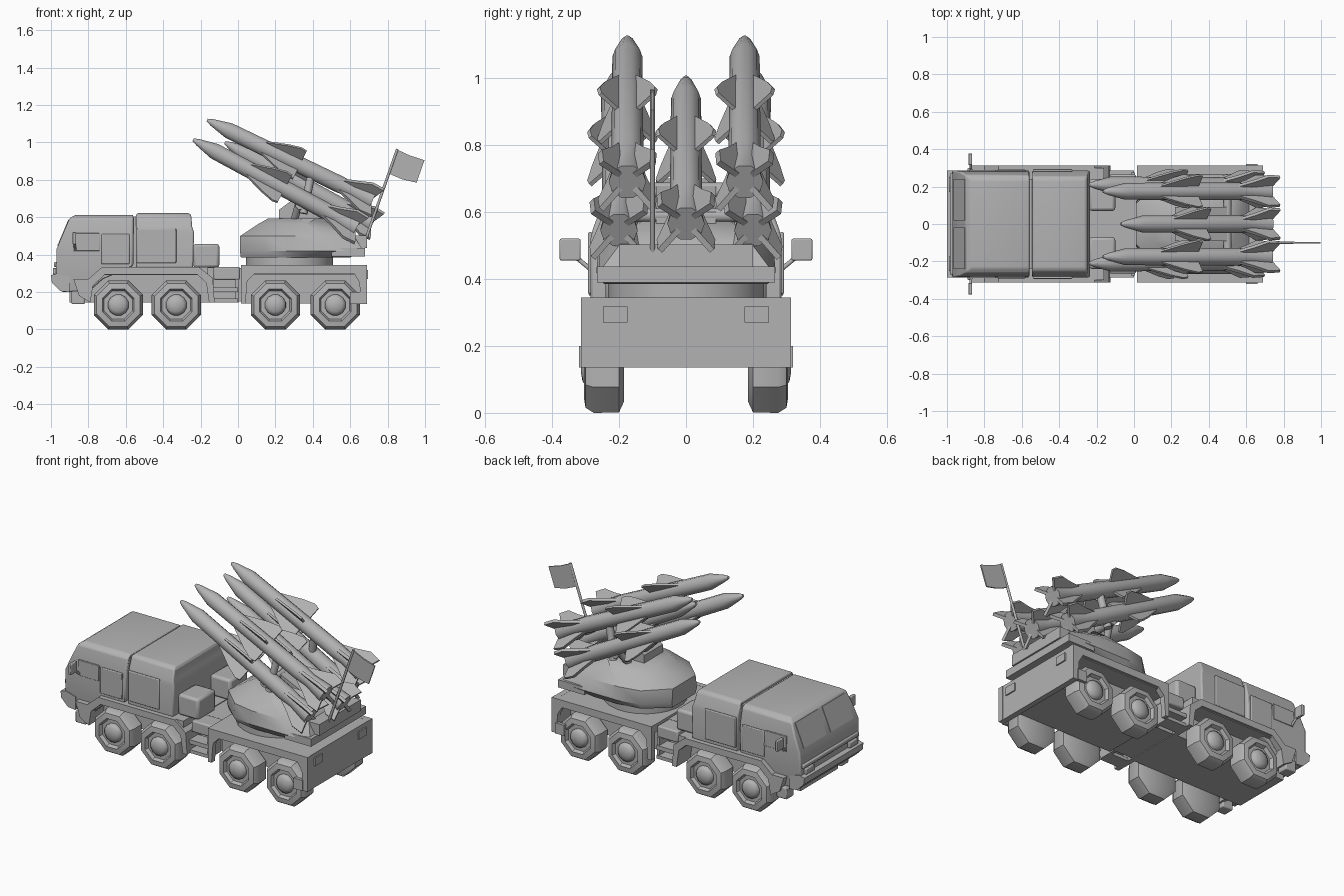
import bpy, bmesh, math
from mathutils import Matrix, Vector

if "Cube" in bpy.data.objects:
    bpy.data.objects.remove(bpy.data.objects["Cube"])

grey = bpy.data.materials.new("plain_grey")
grey.use_nodes = True
GREY = (0.45, 0.45, 0.45, 1)
grey.diffuse_color = GREY
grey.node_tree.nodes["Principled BSDF"].inputs["Base Color"].default_value = GREY


def loft(name, rings, mat=None, bevel=0, angle=35):
    """Skin a list of equal-length rings and cap both ends."""
    bm = bmesh.new()
    vs = [[bm.verts.new(p) for p in r] for r in rings]
    n = len(rings[0])
    for a, b in zip(vs, vs[1:]):
        for i in range(n):
            bm.faces.new((a[i], a[(i + 1) % n], b[(i + 1) % n], b[i]))
    bm.faces.new(vs[0][::-1])
    bm.faces.new(vs[-1])
    bmesh.ops.recalc_face_normals(bm, faces=bm.faces)
    me = bpy.data.meshes.new(name)
    bm.to_mesh(me)
    bm.free()
    if mat:
        me.transform(mat)
    me.materials.append(grey)
    me.shade_smooth()
    me.set_sharp_from_angle(angle=math.radians(angle))
    ob = bpy.data.objects.new(name, me)
    bpy.context.collection.objects.link(ob)
    if bevel:
        m = ob.modifiers.new("bevel", "BEVEL")
        m.width, m.segments, m.limit_method = bevel, 2, "ANGLE"
    return ob


def rect(x0, x1, y0, y1, z):
    return [(x0, y0, z), (x1, y0, z), (x1, y1, z), (x0, y1, z)]


def box(name, x, y, z, bevel=0):
    return loft(name, [rect(*x, *y, h) for h in z], bevel=bevel)


def side_box(name, x, y, z, bevel=0):
    """The same box on both sides; y is given for the left."""
    box(name + "_left", x, y, z, bevel)
    box(name + "_right", x, (-y[1], -y[0]), z, bevel)


def prism(name, pts, y0, y1, bevel=0):
    return loft(name, [[(x, y, z) for x, z in pts] for y in (y0, y1)], bevel=bevel)


def lathe(name, profile, mat, sides, angle=35):
    turn = math.pi / sides
    return loft(name, [[(r * math.cos(turn * (2 * i + 1)), r * math.sin(turn * (2 * i + 1)), h)
                        for i in range(sides)] for r, h in profile], mat, angle=angle)


def rod(name, a, b, r, sides=8):
    a, b = Vector(a), Vector(b)
    mat = Matrix.Translation(a) @ (b - a).to_track_quat("Z", "Y").to_matrix().to_4x4()
    return lathe(name, [(r, 0), (r, (b - a).length)], mat, sides, 50)


# Wheels: eight-sided tyres with a rim and a domed hub
for s, side in ((1, "left"), (-1, "right")):
    for i, x in enumerate((-0.64, -0.33, 0.2, 0.52)):
        mat = Matrix.Translation((x, 0, 0.131)) @ Matrix.Rotation(-s * math.pi / 2, 4, "X")
        lathe(f"tyre_{side}_{i}", [(0.105, 0.185), (0.14, 0.2), (0.142, 0.275), (0.125, 0.3),
                                   (0.092, 0.305), (0.082, 0.285)], mat, 8)
        lathe(f"hub_{side}_{i}", [(0.058, 0.28), (0.056, 0.296), (0.038, 0.309), (0.01, 0.314)],
              mat, 12, 60)

# Chassis hulls and link between the front and rear halves
box("front_hull", (-0.9, -0.13), (-0.18, 0.18), (0.145, 0.335))
box("rear_hull", (0.02, 0.67), (-0.18, 0.18), (0.14, 0.34))
box("link_frame", (-0.14, 0.03), (-0.17, 0.17), (0.15, 0.33))
side_box("link_box", (-0.13, 0.01), (0.15, 0.265), (0.265, 0.335), 0.008)
side_box("step_upper", (-0.13, 0.0), (0.2, 0.285), (0.2, 0.225))
side_box("step_lower", (-0.13, 0.0), (0.2, 0.285), (0.145, 0.165))
side_box("step_post", (-0.015, 0.005), (0.17, 0.275), (0.145, 0.27))
box("front_deck", (-0.72, -0.16), (-0.3, 0.3), (0.29, 0.335))
box("rear_deck", (0.015, 0.68), (-0.3, 0.3), (0.295, 0.344))

# Fenders with arched lower edges
front_fender = [(-0.88, 0.27), (-0.8, 0.27), (-0.725, 0.335), (-0.21, 0.335), (-0.135, 0.275),
                (-0.125, 0.145), (-0.155, 0.145), (-0.17, 0.25), (-0.22, 0.295), (-0.71, 0.295),
                (-0.775, 0.235), (-0.79, 0.145), (-0.85, 0.18)]
rear_fender = [(0.015, 0.345), (0.69, 0.345), (0.69, 0.135), (0.655, 0.135), (0.65, 0.25),
               (0.62, 0.3), (0.09, 0.3), (0.05, 0.26), (0.04, 0.14), (0.015, 0.14)]
for s, side in ((1, "left"), (-1, "right")):
    for name, pts in (("front_fender", front_fender), ("rear_fender", rear_fender)):
        prism(f"{name}_{side}", pts, s * 0.28, s * 0.313)
    # Inner wheel-arch walls
    prism(f"front_arch_wall_{side}", front_fender, s * 0.175, s * 0.281)

# Tail plate with lamps
box("tail_plate", (0.655, 0.688), (-0.313, 0.313), (0.135, 0.345))
side_box("tail_lamp", (0.68, 0.696), (0.175, 0.248), (0.27, 0.318))
side_box("tail_marker", (0.6, 0.66), (0.3, 0.32), (0.135, 0.2))

# Cab: nose, crew section and shoulder
nose_levels = ((0.2, -0.94, -0.8, 0.27), (0.27, -0.975, -0.72, 0.28), (0.34, -0.972, -0.56, 0.285),
               (0.43, -0.97, -0.56, 0.287), (0.52, -0.932, -0.56, 0.28),
               (0.595, -0.9, -0.56, 0.262), (0.613, -0.87, -0.56, 0.235))
loft("cab_front", [rect(a, b, -w, w, z) for z, a, b, w in nose_levels], bevel=0.008)
crew_levels = ((0.33, -0.545, -0.24, 0.285), (0.52, -0.545, -0.235, 0.285),
               (0.55, -0.545, -0.245, 0.278), (0.61, -0.545, -0.25, 0.255),
               (0.622, -0.54, -0.26, 0.235))
loft("cab_rear", [rect(a, b, -w, w, z) for z, a, b, w in crew_levels], bevel=0.008)
box("cab_joint", (-0.57, -0.54), (-0.24, 0.24), (0.33, 0.603))
side_box("rear_door", (-0.54, -0.33), (0.28, 0.293), (0.355, 0.54), 0.005)
side_box("front_door", (-0.73, -0.58), (0.28, 0.291), (0.35, 0.51), 0.005)
side_box("side_window", (-0.88, -0.74), (0.28, 0.29), (0.42, 0.515), 0.003)

# Windshield halves lying on the sloped nose
for s, side in ((1, "left"), (-1, "right")):
    glass = [(-0.966, 0.448), (-0.907, 0.588), (-0.899, 0.586), (-0.955, 0.446)]
    prism(f"windshield_{side}", glass, s * 0.02, s * 0.24)

# Bumper, headlamps, steps and mirrors
bumper = [(-0.9, 0.2), (-0.95, 0.205), (-0.995, 0.25), (-1.0, 0.29), (-0.965, 0.3), (-0.9, 0.28)]
prism("bumper", bumper, -0.285, 0.285)
box("grille_bar", (-0.985, -0.96), (-0.27, 0.27), (0.335, 0.36), 0.006)
side_box("headlamp", (-0.99, -0.95), (0.17, 0.25), (0.295, 0.33), 0.005)
side_box("cab_step", (-0.89, -0.82), (0.23, 0.3), (0.135, 0.205), 0.006)
side_box("mirror", (-0.885, -0.865), (0.315, 0.377), (0.455, 0.52), 0.004)
for s in (1, -1):
    rod("mirror_arm", (-0.87, s * 0.28, 0.425), (-0.875, s * 0.335, 0.47), 0.007)

# Equipment boxes behind the cab
side_box("equipment_box", (-0.24, -0.1), (0.07, 0.24), (0.33, 0.458), 0.015)

# Turntable and faceted turret
lathe("turntable", [(0.235, 0.34), (0.235, 0.388)], Matrix.Translation((0.275, 0, 0)), 24)


def turret_ring(z, x0, x1, w, nose, tail):
    half = [(x0, nose), (x0 + 0.13, w * 0.9), (x0 + 0.26, w), (x1 - 0.15, w), (x1, tail)]
    return [(x, y, z) for x, y in half] + [(x, -y, z) for x, y in half[::-1]]


loft("turret", [turret_ring(0.385, 0.015, 0.6, 0.245, 0.11, 0.2),
                turret_ring(0.42, 0.01, 0.67, 0.268, 0.12, 0.26),
                turret_ring(0.5, 0.012, 0.62, 0.26, 0.11, 0.2),
                turret_ring(0.565, 0.11, 0.52, 0.2, 0.09, 0.14),
                turret_ring(0.593, 0.16, 0.48, 0.16, 0.08, 0.1)])
box("turret_rear_box", (0.56, 0.69), (-0.2, 0.2), (0.435, 0.503))
box("turret_rear_sill", (0.5, 0.68), (-0.265, 0.265), (0.39, 0.437))

# Launch arm and cradle
prism("launch_arm", [(0.22, 0.57), (0.22, 0.64), (0.3, 0.7), (0.52, 0.6), (0.52, 0.5)], -0.09, 0.09)
rod("cradle_beam", (0.33, -0.22, 0.665), (0.33, 0.22, 0.665), 0.025)
rod("cradle_rear_beam", (0.5, -0.2, 0.59), (0.5, 0.2, 0.59), 0.022)
for s in (1, -1):
    rod("cradle_post", (0.35, s * 0.2, 0.62), (0.39, s * 0.18, 0.82), 0.022)
    rod("cradle_brace", (0.3, s * 0.12, 0.58), (0.33, s * 0.2, 0.69), 0.02)


def missile(name, tip, tail):
    """Slim body from tip to tail with four mid fins and four tail fins."""
    tip, tail = Vector(tip), Vector(tail)
    z = (tail - tip).normalized()
    y = Vector((0, 1, 0))
    mat = Matrix((y.cross(z), y, z)).transposed().to_4x4()
    mat.translation = tip
    n = (tail - tip).length
    lathe(name + "_body", [(0.008, 0), (0.02, 0.03), (0.045, 0.13), (0.048, n * 0.8),
                           (0.042, n * 0.88), (0.056, n)], mat, 10, 45)
    mid = [(0.03, n * 0.3), (0.1, n * 0.46), (0.122, n * 0.53), (0.115, n * 0.56), (0.03, n * 0.56)]
    back = [(0.03, n * 0.77), (0.075, n * 0.88), (0.115, n * 0.96), (0.11, n * 1.03), (0.03, n)]
    for i in range(4):
        turn = mat @ Matrix.Rotation(math.pi / 4 + i * math.pi / 2, 4, "Z")
        for part, pts, t in (("mid_fin", mid, 0.006), ("tail_fin", back, 0.009)):
            loft(f"{name}_{part}_{i}", [[(r, d, h) for r, h in pts] for d in (-t, t)], turn)


missile("missile_centre", (-0.07, 0, 1.0), (0.72, 0, 0.565))
for s, side in ((1, "left"), (-1, "right")):
    missile(f"missile_upper_{side}", (-0.165, s * 0.175, 1.12), (0.72, s * 0.175, 0.69))
    missile(f"missile_lower_{side}", (-0.24, s * 0.21, 1.015), (0.635, s * 0.2, 0.545))

# Flag on a leaning pole
rod("flag_pole", (0.67, -0.1, 0.445), (0.852, -0.1, 0.965), 0.008)
flag = [(0.803, 0.835), (0.848, 0.963), (0.92, 0.93), (0.997, 0.905), (0.955, 0.785), (0.88, 0.802)]
prism("flag", flag, -0.104, -0.096)
